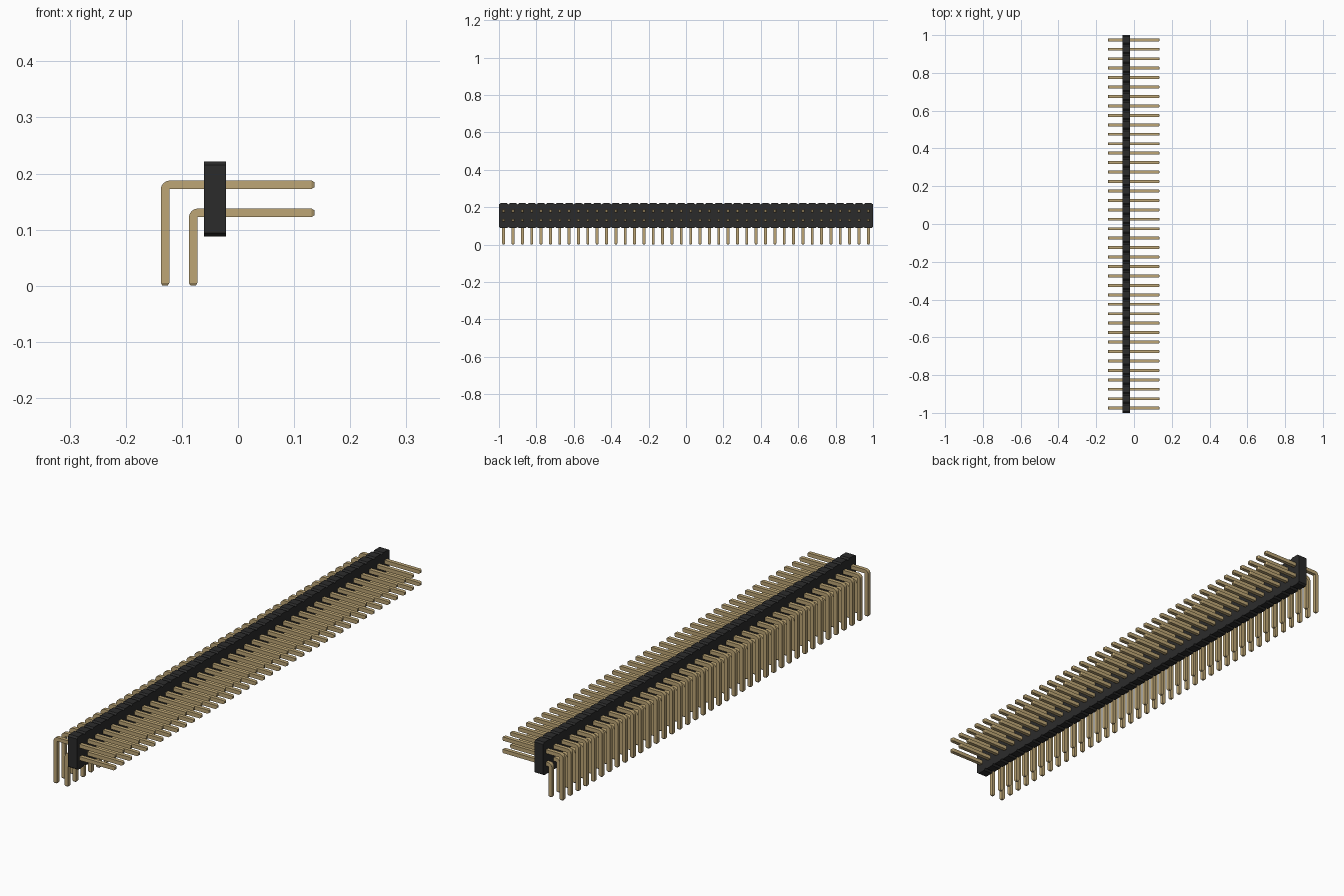
import bpy, bmesh, math
from mathutils import Vector

cube = bpy.data.objects.get("Cube")
if cube:
    bpy.data.objects.remove(cube, do_unlink=True)

COUNT, PITCH = 40, 0.05
HALF = 0.0076           # half thickness of a pin
TIP = 0.005             # length of the tapered pin ends


def material(name, rgb):
    m = bpy.data.materials.new(name)
    m.use_nodes = True
    m.diffuse_color = (*rgb, 1)
    bsdf = m.node_tree.nodes["Principled BSDF"]
    bsdf.inputs["Base Color"].default_value = (*rgb, 1)
    bsdf.inputs["Roughness"].default_value = 0.6
    return m


def make_object(name, bm, mat):
    bmesh.ops.recalc_face_normals(bm, faces=bm.faces)
    mesh = bpy.data.meshes.new(name)
    bm.to_mesh(mesh)
    bm.free()
    mesh.materials.append(mat)
    ob = bpy.data.objects.new(name, mesh)
    bpy.context.collection.objects.link(ob)
    return ob


black = material("black plastic", (0.024, 0.024, 0.024))
gold = material("dull gold", (0.51, 0.38, 0.18))


# Housing: a row of cells with chamfered corners, extruded through its thickness
def housing(x0, x1, z0, z1, chamfer=0.008, depth=0.006):
    bottom = []
    for i in range(COUNT):
        y = -1 + i * PITCH
        bottom += [(y, depth), (y + chamfer, 0), (y + PITCH - chamfer, 0)]
    bottom.append((1, depth))
    outline = [(y, z0 + d) for y, d in bottom]
    outline += [(y, z1 - d) for y, d in reversed(bottom)]
    bm = bmesh.new()
    face = bm.faces.new([bm.verts.new((x0, y, z)) for y, z in outline])
    out = bmesh.ops.extrude_face_region(bm, geom=[face])
    moved = [g for g in out["geom"] if isinstance(g, bmesh.types.BMVert)]
    bmesh.ops.translate(bm, verts=moved, vec=(x1 - x0, 0, 0))
    return make_object("housing", bm, black)


# Pin: a square section swept down, round a tight bend and out to the right
def pin_row(name, x, z, x_end=0.136, radius=0.0086, steps=4):
    # each station: x, z, direction angle of the section's outward side, scale
    stations = [(x, 0, math.pi, 0.6), (x, TIP, math.pi, 1)]
    for i in range(steps + 1):
        a = math.pi - i / steps * math.pi / 2
        stations.append((x + radius + radius * math.cos(a),
                         z - radius + radius * math.sin(a), a, 1))
    stations += [(x_end - TIP, z, math.pi / 2, 1), (x_end, z, math.pi / 2, 0.6)]
    bm = bmesh.new()
    rings = []
    for px, pz, a, s in stations:
        out = Vector((math.cos(a), 0, math.sin(a))) * HALF * s
        side = Vector((0, HALF * s, 0))
        c = Vector((px, 0, pz))
        rings.append([bm.verts.new(c + out * u + side * v)
                      for u, v in ((1, 1), (1, -1), (-1, -1), (-1, 1))])
    for r, q in zip(rings, rings[1:]):
        for k in range(4):
            n = (k + 1) % 4
            bm.faces.new((r[k], r[n], q[n], q[k]))
    bm.faces.new(rings[0])
    bm.faces.new(rings[-1])
    ob = make_object(name, bm, gold)
    ob.location.y = -1 + PITCH / 2
    arr = ob.modifiers.new("row", "ARRAY")
    arr.count = COUNT
    arr.use_relative_offset = False
    arr.use_constant_offset = True
    arr.constant_offset_displace = (0, PITCH, 0)
    return ob


housing(-0.061, -0.021, 0.088, 0.221)
pin_row("upper_pins", -0.13, 0.18)
pin_row("lower_pins", -0.08, 0.13)
